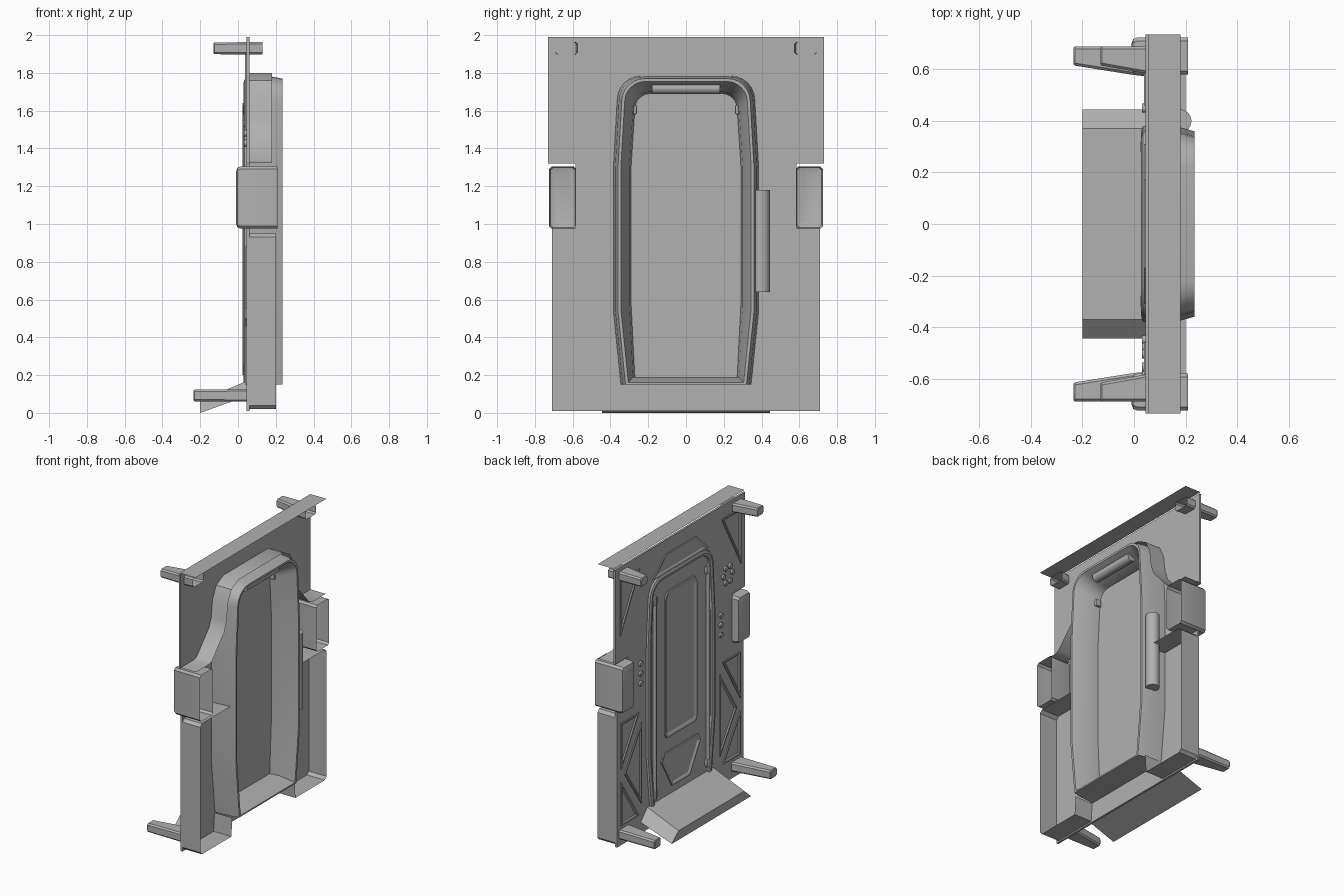
import bpy, bmesh, math
from mathutils import Vector, Matrix

if "Cube" in bpy.data.objects:
    bpy.data.objects.remove(bpy.data.objects["Cube"])

grey = bpy.data.materials.new("dark_grey")
grey.diffuse_color = (0.44, 0.44, 0.44, 1)
grey.use_nodes = True
grey.node_tree.nodes["Principled BSDF"].inputs["Base Color"].default_value = grey.diffuse_color


def finish(bm, name, smooth=None):
    bmesh.ops.recalc_face_normals(bm, faces=bm.faces[:])
    me = bpy.data.meshes.new(name)
    bm.to_mesh(me)
    bm.free()
    me.materials.append(grey)
    ob = bpy.data.objects.new(name, me)
    bpy.context.collection.objects.link(ob)
    if smooth:
        bpy.ops.object.select_all(action='DESELECT')
        ob.select_set(True)
        bpy.context.view_layer.objects.active = ob
        bpy.ops.object.shade_smooth_by_angle(angle=math.radians(smooth))
    return ob


def prism(name, pts, x0, x1, inset=0, depth=0):
    """Outline in (y, z) extruded along x, optional recess in the -x face."""
    bm = bmesh.new()
    a = [bm.verts.new((x0, y, z)) for y, z in pts]
    b = [bm.verts.new((x1, y, z)) for y, z in pts]
    front = bm.faces.new(a)
    bm.faces.new(b[::-1])
    for i in range(len(pts)):
        j = (i + 1) % len(pts)
        bm.faces.new((a[i], b[i], b[j], a[j]))
    bmesh.ops.recalc_face_normals(bm, faces=bm.faces[:])
    if inset:
        for _ in range(2):
            bmesh.ops.inset_region(bm, faces=[front], thickness=inset * 0.5, use_even_offset=True)
        for v in front.verts:
            v.co.x += depth
    return finish(bm, name)


def strip(name, pts, x0, x1):
    """Single-sheet flange following an open (y, z) path."""
    bm = bmesh.new()
    a = [bm.verts.new((x0, y, z)) for y, z in pts]
    b = [bm.verts.new((x1, y, z)) for y, z in pts]
    for i in range(len(pts) - 1):
        bm.faces.new((a[i], a[i + 1], b[i + 1], b[i]))
    return finish(bm, name, 35)


def loft(name, loops, closed=True, cap=False):
    """Skin a list of ((y, z) outline, x); cap closes the last outline."""
    bm = bmesh.new()
    rows = [[bm.verts.new((x, y, z)) for y, z in pts] for pts, x in loops]
    n = len(rows[0])
    for k in range(len(rows) if closed else len(rows) - 1):
        r, s = rows[k], rows[(k + 1) % len(rows)]
        for i in range(n):
            j = (i + 1) % n
            bm.faces.new((r[i], r[j], s[j], s[i]))
    if cap:
        bm.faces.new(rows[-1])
    return finish(bm, name, 30)


def cyl(name, p, q, r, seg=20):
    p, q = Vector(p), Vector(q)
    bm = bmesh.new()
    rot = (q - p).to_track_quat('Z', 'Y').to_matrix().to_4x4()
    bmesh.ops.create_cone(bm, cap_ends=True, segments=seg, radius1=r, radius2=r,
                          depth=(q - p).length, matrix=Matrix.Translation((p + q) / 2) @ rot)
    return finish(bm, name, 40)


def box(name, lo, hi, bev=0.006, seg=2):
    lo, hi = Vector(lo), Vector(hi)
    bm = bmesh.new()
    bmesh.ops.create_cube(bm, size=1)
    for v in bm.verts:
        v.co = Vector([(lo[i] + hi[i]) / 2 + v.co[i] * abs(hi[i] - lo[i]) for i in range(3)])
    bmesh.ops.bevel(bm, geom=bm.edges[:], offset=bev, segments=seg, profile=0.5, affect='EDGES')
    return finish(bm, name, 35)


def arch(w, zb, zt, r, taper=0.04):
    half = [(w - taper, zb), (w, zb + 0.39), (w, 1.3), (w - 0.02, zt - r)]
    for i in range(1, 7):
        t = math.pi / 12 * i
        half.append((w - 0.02 - r + r * math.cos(t), zt - r + r * math.sin(t)))
    return half + [(-y, z) for y, z in reversed(half)]


def octagon(y0, y1, z0, z1, c):
    return [(y0 + c, z0), (y1 - c, z0), (y1, z0 + c), (y1, z1 - c),
            (y1 - c, z1), (y0 + c, z1), (y0, z1 - c), (y0, z0 + c)]


# main wall sheet, notched at mid height for the side boxes
half = [(0.71, 0.01), (0.71, 0.975), (0.585, 0.975), (0.585, 1.32), (0.73, 1.32), (0.73, 1.99)]
prism("wall_panel", half + [(-y, z) for y, z in reversed(half)], 0.045, 0.06)

# folded top flange
strip("top_flange", [(-0.735, 2.0), (0.735, 2.0)], 0.055, 0.18)
strip("top_edge_roll", [(-0.735, 1.985), (0.735, 1.985)], 0.045, 0.06)

# door surround standing off the rear face
loft("door_frame", [(arch(0.385, 0.15, 1.785, 0.13), 0.055), (arch(0.375, 0.15, 1.78, 0.13), 0.18),
                    (arch(0.36, 0.15, 1.77, 0.12), 0.235), (arch(0.345, 0.16, 1.755, 0.11), 0.235),
                    (arch(0.30, 0.19, 1.70, 0.09, 0.02), 0.13), (arch(0.29, 0.19, 1.69, 0.08, 0.02), 0.055)])
# rounded surround on the front face
loft("door_ridge", [(arch(0.385, 0.13, 1.77, 0.14), 0.05), (arch(0.378, 0.14, 1.763, 0.135), 0.034),
                    (arch(0.36, 0.15, 1.745, 0.12), 0.028), (arch(0.342, 0.16, 1.727, 0.10), 0.034),
                    (arch(0.335, 0.165, 1.72, 0.09), 0.05)])

# door window, lower door plate, arch crown
win = [(0.16, 0.58), (0.18, 0.61), (0.18, 1.57), (0.15, 1.62)]
prism("door_window", win + [(-y, z) for y, z in reversed(win)], 0.036, 0.05, 0.03, 0.008)
prism("door_lower_plate", [(-0.10, 0.22), (0.10, 0.22), (0.22, 0.43), (0.19, 0.48), (-0.19, 0.48), (-0.22, 0.43)],
      0.037, 0.05, 0.025, 0.008)
prism("arch_crown", [(-0.31, 1.76), (0.31, 1.76), (0.17, 1.89), (-0.17, 1.89)], 0.038, 0.05, 0.02, 0.006)

# top roller and long grip cylinder on the rear side
cyl("top_roller", (0.17, -0.18, 1.72), (0.17, 0.18, 1.72), 0.032)
cyl("rear_grip", (0.178, 0.40, 0.64), (0.178, 0.40, 1.18), 0.045, 24)

tris = [[(0.68, 1.9), (0.46, 1.9), (0.68, 1.5)],
        [(0.67, 0.88), (0.47, 0.88), (0.67, 0.55)],
        [(0.67, 0.46), (0.67, 0.15), (0.47, 0.15)],
        [(0.44, 0.8), (0.63, 0.5), (0.44, 0.22)]]

for side, s in (("left", -1), ("right", 1)):
    def m(pts):
        return [(s * y, z) for y, z in pts]

    # rear flanges around upper shoulder and lower bay
    strip(side + "_shoulder_flange", m([(0.73, 1.325), (0.58, 1.325), (0.55, 1.335), (0.41, 1.49), (0.385, 1.56),
                                        (0.37, 1.68), (0.33, 1.76), (0.25, 1.80), (0, 1.80)]), 0.055, 0.18)
    strip(side + "_lower_flange", m([(0.37, 0.95), (0.69, 0.95), (0.71, 0.93), (0.71, 0.04),
                                     (0.69, 0.02), (0.36, 0.02), (0.35, 0.15)]), 0.05, 0.2)
    # rounded side box, open towards the rear
    loft(side + "_side_box", [(m(octagon(0.58, 0.725, 0.975, 1.305, 0.014)), 0.21),
                              (m(octagon(0.58, 0.725, 0.975, 1.305, 0.014)), 0.015),
                              (m(octagon(0.587, 0.718, 0.982, 1.298, 0.014)), -0.003),
                              (m(octagon(0.605, 0.70, 1.0, 1.28, 0.014)), -0.01)], False, True)

    # recessed triangular plates
    for i, t in enumerate(tris):
        prism(f"{side}_triangle_plate_{i}", m(t), 0.038, 0.05, 0.02, 0.008)

    # bolts
    spots = [(0.45, 1.08), (0.45, 1.15), (0.45, 1.22)]
    if s < 0:
        spots += [(0.53 + 0.05 * math.cos(k * math.pi / 3), 1.48 + 0.06 * math.sin(k * math.pi / 3)) for k in range(6)]
    for i, (y, z) in enumerate(spots):
        cyl(f"{side}_bolt_{i}", (0.032, s * y, z), (0.05, s * y, z), 0.018, 10)

    # hand rail with clamps
    cyl(side + "_hand_rail", (0.036, s * 0.30, 0.2), (0.036, s * 0.30, 1.64), 0.013, 12)
    for tag, z in (("low", 0.21), ("high", 1.58)):
        box(f"{side}_{tag}_rail_clamp", (0.026, s * 0.275, z), (0.055, s * 0.325, z + 0.05))
    box(side + "_rear_clamp", (0.055, s * 0.26, 1.58), (0.10, s * 0.30, 1.63))

    # hollow tapered arms, long at the bottom and short at the top
    for tag, z, xt, xe in (("upper", 1.93, -0.13, 0.13), ("lower", 0.092, -0.235, 0.05)):
        loft(f"{side}_{tag}_arm", [(m(octagon(0.573, 0.69, z - 0.033, z + 0.033, 0.01)), xe),
                                   (m(octagon(0.58, 0.69, z - 0.033, z + 0.033, 0.01)), xe - 0.06),
                                   (m(octagon(0.615, 0.69, z - 0.031, z + 0.031, 0.01)), xt + 0.005),
                                   (m(octagon(0.62, 0.685, z - 0.026, z + 0.026, 0.01)), xt)], False, True)

# folded step ramp, a closed wedge
bm = bmesh.new()
rows = [[bm.verts.new((x, y, z)) for x, z in r] for y, r in (
    (-0.445, ((0.05, 0.09), (-0.2, 0.0))), (-0.37, ((0.05, 0.17), (-0.2, 0.065))),
    (0.37, ((0.05, 0.17), (-0.2, 0.065))), (0.445, ((0.05, 0.09), (-0.2, 0.0))))]
for a, b in zip(rows, rows[1:] + rows[:1]):
    bm.faces.new((a[0], b[0], b[1], a[1]))
bm.faces.new([r[1] for r in rows])
finish(bm, "step_ramp")
